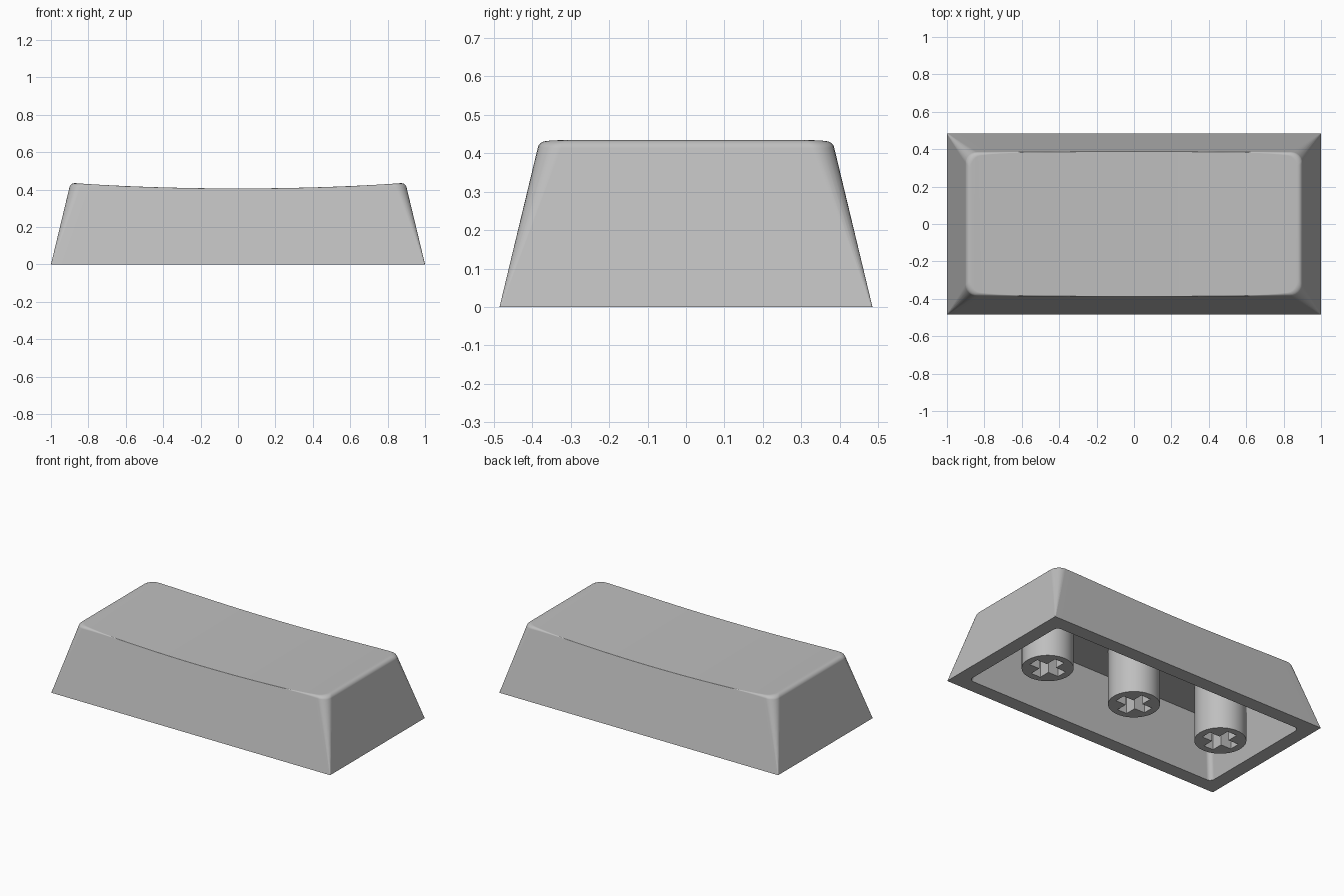
import bpy, bmesh
from math import sin, cos, pi, atan, radians

cube = bpy.data.objects.get("Cube")
if cube:
    bpy.data.objects.remove(cube, do_unlink=True)

HALF_X, HALF_Y = 1.0, 0.485      # footprint
SLOPE = 0.24                     # inward lean of the walls
CEILING = 0.35
STEM_RADIUS, STEM_SPACING = 0.15, 0.65

grey = bpy.data.materials.new("plain_grey")
grey.use_nodes = True
grey.diffuse_color = (0.52, 0.52, 0.52, 1)
grey.node_tree.nodes["Principled BSDF"].inputs["Base Color"].default_value = (0.52, 0.52, 0.52, 1)


def finish(name, bm, location=(0, 0, 0)):
    bmesh.ops.recalc_face_normals(bm, faces=bm.faces[:])
    mesh = bpy.data.meshes.new(name)
    bm.to_mesh(mesh)
    bm.free()
    mesh.materials.append(grey)
    obj = bpy.data.objects.new(name, mesh)
    obj.location = location
    bpy.context.collection.objects.link(obj)
    bpy.ops.object.select_all(action='DESELECT')
    obj.select_set(True)
    bpy.context.view_layer.objects.active = obj
    bpy.ops.object.shade_smooth_by_angle(angle=radians(35))
    weighted = obj.modifiers.new("weighted_normals", 'WEIGHTED_NORMAL')
    weighted.keep_sharp = True
    return obj


def rounded_rect(hx, hy, r, corner=6, side=28):
    """Rounded rectangle; point i mirrors point -1-i across the x axis."""
    right = [(hx - r + r * cos(a), hy - r + r * sin(a))
             for a in (pi / 2 * k / corner for k in range(corner + 1))]
    middle = [((hx - r) * (1 - 2 * k / side), hy) for k in range(1, side)]
    left = [(-x, y) for x, y in reversed(right)]
    upper = right + middle + left
    return upper + [(x, -y) for x, y in reversed(upper)]


def bridge(bm, a, b):
    n = len(a)
    for i in range(n):
        j = (i + 1) % n
        bm.faces.new((a[i], a[j], b[j], b[i]))


def cap(bm, ring):
    n = len(ring)
    for i in range(n // 2 - 1):
        bm.faces.new((ring[i], ring[i + 1], ring[n - 2 - i], ring[n - 1 - i]))


def flat_ring(bm, hx, hy, r, z):
    return [bm.verts.new((x, y, z)) for x, y in rounded_rect(hx, hy, r)]


def edge_ring(bm, t):
    """One ring of the top edge rounding, t from 0 at the wall to 1 at the dish."""
    lean = atan(SLOPE)
    a = lean + (pi / 2 - lean) * t
    nominal = rounded_rect(0.89, 0.375, 0.06)
    verts = []
    for i, (nx, _) in enumerate(nominal):
        top = 0.406 + 0.028 * min(1, abs(nx) / 0.88) ** 2
        r = 0.002 + 0.025 * min(1, abs(nx) / 0.88) ** 6
        inset = SLOPE * (top - r) + r / cos(lean) - r * cos(a)
        x, y = rounded_rect(HALF_X - inset, HALF_Y - inset, 0.06)[i]
        verts.append(bm.verts.new((x, y, top - r + r * sin(a))))
    return verts


# Hollow cap: ceiling, inner walls, rim, outer walls, rounded edge, dished top
bm = bmesh.new()
rings = [flat_ring(bm, 0.83, 0.315, 0.03, CEILING),
         flat_ring(bm, 0.91, 0.395, 0.03, 0),
         flat_ring(bm, HALF_X, HALF_Y, 0.004, 0)]
rings += [edge_ring(bm, k / 6) for k in range(7)]
for a, b in zip(rings, rings[1:]):
    bridge(bm, a, b)
cap(bm, rings[0])
cap(bm, rings[-1])
finish("cap_shell", bm)


# Stems with cross-shaped sockets
def closed_loop(bm, points, z):
    verts = [bm.verts.new((x, y, z)) for x, y in points]
    edges = [bm.edges.new((verts[i - 1], verts[i])) for i in range(len(verts))]
    return verts, edges


def stem(name, x):
    bm = bmesh.new()
    circle = [(STEM_RADIUS * cos(2 * pi * k / 48), STEM_RADIUS * sin(2 * pi * k / 48))
              for k in range(48)]
    long, thin = 0.107, 0.034
    arm = [(long, -thin), (long, thin), (thin, thin)]
    cross = []
    for _ in range(4):
        cross += arm
        arm = [(-py, px) for px, py in arm]
    outer, outer_edges = closed_loop(bm, circle, 0)
    inner, inner_edges = closed_loop(bm, cross, 0)
    bmesh.ops.triangle_fill(bm, edges=outer_edges + inner_edges, use_beauty=True)
    outer_top, _ = closed_loop(bm, circle, CEILING + 0.01)
    inner_top, _ = closed_loop(bm, cross, 0.22)
    bridge(bm, outer, outer_top)
    bridge(bm, inner, inner_top)
    bm.faces.new(outer_top)
    bm.faces.new(inner_top)
    finish(name, bm, (x, 0, 0))


for name, side in (("right_stem", -1), ("centre_stem", 0), ("left_stem", 1)):
    stem(name, side * STEM_SPACING)
